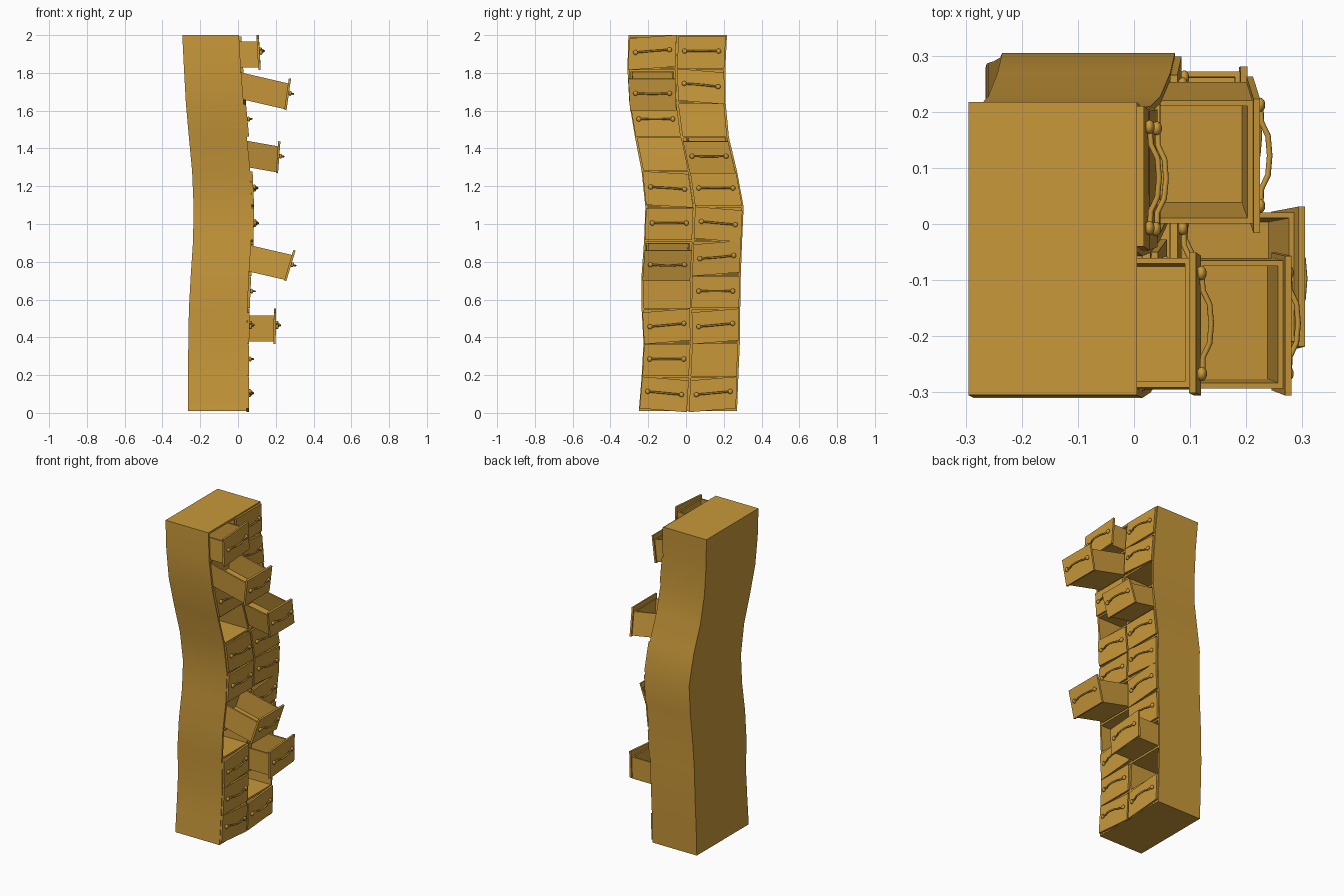
import bpy, bmesh, math
from mathutils import Matrix, Vector

cube = bpy.data.objects.get("Cube")
if cube:
    bpy.data.objects.remove(cube, do_unlink=True)

wood = bpy.data.materials.new("ochre_wood")
wood.use_nodes = True
COLOR = (0.58, 0.315, 0.042, 1)
wood.diffuse_color = COLOR
wood.node_tree.nodes["Principled BSDF"].inputs["Base Color"].default_value = COLOR

# Wavy cabinet outline at each shelf: z, back x, open-face x, low y, high y
LEVELS = [
    (0.01, -.265, .045, -.25, .27), (0.19, -.265, .045, -.235, .277),
    (0.37, -.263, .047, -.225, .285), (0.55, -.26, .05, -.235, .287),
    (0.73, -.25, .058, -.235, .29), (0.91, -.238, .07, -.222, .297),
    (1.09, -.235, .073, -.215, .305), (1.28, -.243, .065, -.235, .27),
    (1.46, -.26, .047, -.27, .227), (1.64, -.276, .03, -.3, .21),
    (1.82, -.286, .015, -.31, .208), (2.0, -.295, .005, -.305, .217),
]
WALL = 0.012


def outline(z):
    """Back x, open-face x, low y, high y of the cabinet at height z."""
    for a, b in zip(LEVELS, LEVELS[1:]):
        if z <= b[0] or b is LEVELS[-1]:
            t = (z - a[0]) / (b[0] - a[0])
            return [p + (q - p) * t for p, q in zip(a[1:], b[1:])]


def add_object(name, data, matrix=Matrix()):
    ob = bpy.data.objects.new(name, data)
    bpy.context.collection.objects.link(ob)
    data.materials.append(wood)
    ob.matrix_world = matrix
    return ob


def rect(x0, x1, y0, y1, z):
    return [(x0, y0, z), (x1, y0, z), (x1, y1, z), (x0, y1, z)]


def loft(name, rings, matrix=Matrix()):
    """Closed solid through a stack of four-cornered rings."""
    bm = bmesh.new()
    vs = [[bm.verts.new(p) for p in ring] for ring in rings]
    for lo, hi in zip(vs, vs[1:]):
        for i in range(4):
            j = (i + 1) % 4
            bm.faces.new((lo[i], lo[j], hi[j], hi[i]))
    bm.faces.new(vs[0])
    bm.faces.new(vs[-1])
    bmesh.ops.recalc_face_normals(bm, faces=bm.faces)
    mesh = bpy.data.meshes.new(name)
    bm.to_mesh(mesh)
    bm.free()
    return add_object(name, mesh, matrix)


# Cabinet shell: two side walls, back wall and centre divider
shell = [
    loft("low_side_wall", [rect(b, f, l, l + WALL, z) for z, b, f, l, h in LEVELS]),
    loft("high_side_wall", [rect(b, f, h - WALL, h, z) for z, b, f, l, h in LEVELS]),
    loft("back_wall", [rect(b, b + WALL, l, h, z) for z, b, f, l, h in LEVELS]),
    loft("centre_divider", [rect(b + .005, f, (l + h - WALL) / 2, (l + h + WALL) / 2, z)
                            for z, b, f, l, h in LEVELS]),
]

# Shelves between the rows, including bottom and top boards
for z, *_ in LEVELS:
    z0 = min(max(z - WALL / 2, LEVELS[0][0]), LEVELS[-1][0] - WALL)
    rings = []
    for zz in (z0, z0 + WALL):
        b, f, l, h = outline(zz)
        rings.append(rect(b + .004, f, l + .004, h - .004, zz))
    loft("shelf", rings)

# Shared pull meshes: a bowed bar and a flattened knob
bar = bpy.data.curves.new("pull_bar", "CURVE")
bar.dimensions = "3D"
bar.bevel_depth = 0.005
bar.bevel_resolution = 2
bar.use_fill_caps = True
half_bow = [(.06, .008), (.035, .02)]
bow = [(-.09, .007)] + [(-y, x) for y, x in half_bow] + [(0, .023)]
bow += half_bow[::-1] + [(.09, .007)]
spline = bar.splines.new("POLY")
spline.points.add(len(bow) - 1)
for point, (y, x) in zip(spline.points, bow):
    point.co = (x, y, 0, 1)
spline.use_smooth = True

bm = bmesh.new()
bmesh.ops.create_uvsphere(bm, u_segments=14, v_segments=8, radius=0.013)
for face in bm.faces:
    face.smooth = True
knob = bpy.data.meshes.new("pull_knob")
bm.to_mesh(knob)
bm.free()
bar.materials.append(wood)
knob.materials.append(wood)


def add_linked(name, data, matrix):
    ob = bpy.data.objects.new(name, data)
    bpy.context.collection.objects.link(ob)
    ob.matrix_world = matrix


def drawer(row, column, slope=0.0, pull=0.0, tilt=0.0):
    """Drawer with tray, crooked front and pull; column 0 is low y, 1 is high y."""
    zb, zt = LEVELS[row][0], LEVELS[row + 1][0]

    def span(z):
        b, f, l, h = outline(z)
        mid = (l + h) / 2
        return (b, f, l, mid) if column == 0 else (b, f, mid, h)

    # Slide out, then droop around the lower lip of the opening
    lip = Vector((span(zb)[1], 0, zb))
    lift = .01 if tilt else 0
    move = (Matrix.Translation(lip + Vector((0, 0, lift)))
            @ Matrix.Rotation(math.radians(tilt), 4, "Y")
            @ Matrix.Translation(Vector((pull, 0, 0)) - lip))

    # Open tray: outer shell up, inner shell down to the floor
    rings = []
    for z, t in ((zb + .008, 0), (zb + .145, 0), (zb + .145, .01), (zb + .018, .01)):
        b, f, l, h = span(z)
        rings.append(rect(b + .025 + t, f + .001 - t, l + .015 + t, h - .015 - t, z))
    loft("drawer_tray", rings, move)

    # Crooked front panel
    rings = []
    for z in (zb + .004, zt - .008):
        b, f, l, h = span(z)
        ring = rect(f, f + .012, l + .004, h - .006, z)
        rings.append([(x, y, w + (slope if y > (l + h) / 2 else -slope) * .6)
                      for x, y, w in ring])
    loft("drawer_front", rings, move)

    # Bowed pull with a knob at each end
    zm = (zb + zt) / 2 + .005
    b, f, l, h = span(zm)
    lean = math.atan2(span(zt)[1] - span(zb)[1], zt - zb)
    place = (move @ Matrix.Translation((f + .012, (l + h) / 2, zm))
             @ Matrix.Rotation(lean, 4, "Y")
             @ Matrix.Rotation(math.atan2(slope, .18), 4, "X"))
    add_linked("drawer_pull", bar, place)
    for side in (-1, 1):
        add_linked("pull_knob", knob, place @ Matrix.Translation((.006, side * .09, 0))
                   @ Matrix.Diagonal((.7, 1, 1, 1)))


# Low-y column: row, slope, pull, tilt (rows left out stand empty)
for row, *pose in [(0, -.017), (1,), (2, .017), (4, 0, .19, 13), (5,), (6, -.012),
                   (8,), (9, 0, .22, 13), (10, .015, .093)]:
    drawer(row, 0, *pose)

# High-y column
for row, *pose in [(0, .017), (2, .017, .14), (3,), (4, .017), (5, -.017), (6,),
                   (7, 0, .137, 10), (9, -.017), (10,)]:
    drawer(row, 1, *pose)

# Soft shading along the wavy shell, sharp at its corners
bpy.ops.object.select_all(action="DESELECT")
for ob in shell:
    ob.select_set(True)
bpy.context.view_layer.objects.active = shell[0]
bpy.ops.object.shade_smooth_by_angle(angle=math.radians(30))
